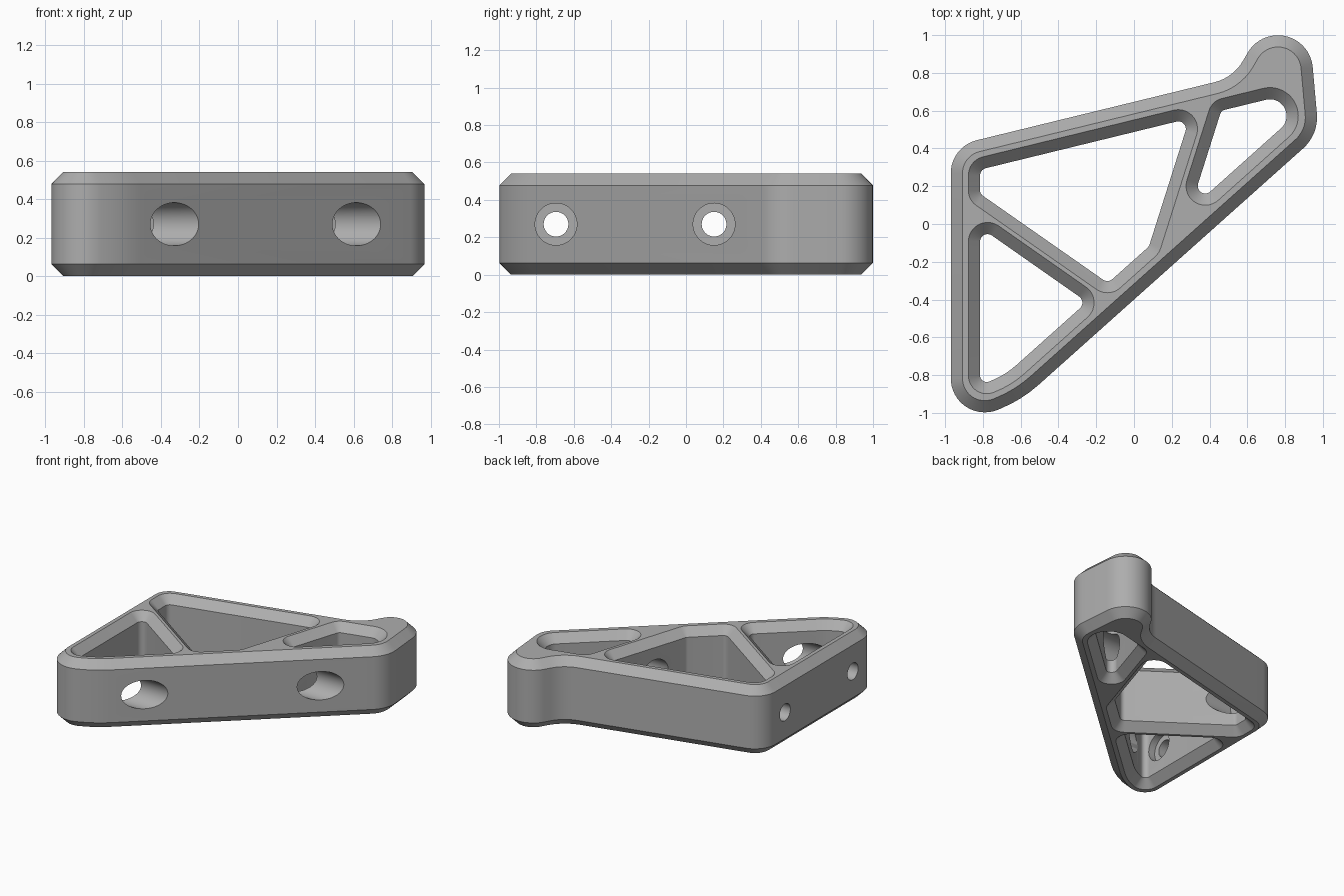
import bpy, bmesh, math
from mathutils import Vector, Matrix

cube = bpy.data.objects.get("Cube")
if cube:
    bpy.data.objects.remove(cube, do_unlink=True)

HEIGHT, CHAMFER = 0.54, 0.062

grey = bpy.data.materials.new("satin_grey")
grey.use_nodes = True
colour = (0.42, 0.42, 0.42, 1)
grey.diffuse_color = colour
grey.node_tree.nodes["Principled BSDF"].inputs["Base Color"].default_value = colour


def rounded(corners):
    """Counter-clockwise outline from (x, y, radius) corners: list of (point, outward normal)."""
    out = []
    for i, (x, y, r) in enumerate(corners):
        p = Vector((x, y))
        d_in = (p - Vector(corners[i - 1][:2])).normalized()
        d_out = (Vector(corners[(i + 1) % len(corners)][:2]) - p).normalized()
        turn = math.atan2(d_in.x * d_out.y - d_in.y * d_out.x, d_in.dot(d_out))
        side = 1 if turn > 0 else -1
        start = p - d_in * r * math.tan(abs(turn) / 2)
        normal = Vector((d_in.y, -d_in.x))
        centre = start - normal * r * side
        steps = max(4, round(abs(turn) / math.radians(7)))
        for k in range(steps + 1):
            n = Matrix.Rotation(turn * k / steps, 2) @ normal
            out.append((centre + n * r * side, n))
    return out


def make_prism(name, corners, levels):
    """Stack of offset copies of an outline; levels are (z, offset)."""
    outline = rounded(corners)
    bm = bmesh.new()
    rings = [[bm.verts.new((*(p + n * off), z)) for p, n in outline] for z, off in levels]
    bm.faces.new(rings[0][::-1])
    bm.faces.new(rings[-1])
    count = len(outline)
    for low, high in zip(rings, rings[1:]):
        for i in range(count):
            j = (i + 1) % count
            bm.faces.new((low[i], low[j], high[j], high[i]))
    return finish(name, bm)


def make_bore(name, y, radius, x0, x1):
    """Cylinder lying along x."""
    bm = bmesh.new()
    place = Matrix.Translation(((x0 + x1) / 2, y, HEIGHT / 2)) @ Matrix.Rotation(math.pi / 2, 4, 'Y')
    bmesh.ops.create_cone(bm, cap_ends=True, segments=64, radius1=radius, radius2=radius,
                          depth=x1 - x0, matrix=place)
    return finish(name, bm)


def finish(name, bm):
    mesh = bpy.data.meshes.new(name)
    bm.to_mesh(mesh)
    bm.free()
    mesh.materials.append(grey)
    obj = bpy.data.objects.new(name, mesh)
    bpy.context.collection.objects.link(obj)
    return obj


# Chamfered outer body with the rounded lobe at the back left
body = make_prism("bracket_body", [
    (-0.97, -1.085, 0.18), (-0.595, -0.932, 0.70), (0.978, 0.474, 0.22),
    (0.894, 1.415, 0.185), (0.526, 0.775, 0.24), (-0.97, 0.41, 0.18),
], [(0, -CHAMFER), (CHAMFER, 0), (HEIGHT - CHAMFER, 0), (HEIGHT, -CHAMFER)])

# Three through pockets, flared at both rims
pockets = {
    "front_pocket": [(-0.815, -0.853, 0.035), (-0.682, -0.80, 0.45),
                     (-0.249, -0.413, 0.04), (-0.815, -0.017, 0.04)],
    "middle_pocket": [(-0.815, 0.16, 0.035), (-0.138, -0.313, 0.04), (0.079, -0.119, 0.04),
                      (0.294, 0.559, 0.04), (-0.815, 0.288, 0.04)],
    "back_pocket": [(0.295, 0.074, 0.04), (1.04, 0.741, 0.088), (0.462, 0.60, 0.035)],
}
OVER = 0.02
flare = [(-OVER, CHAMFER + OVER), (CHAMFER, 0), (HEIGHT - CHAMFER, 0),
         (HEIGHT + OVER, CHAMFER + OVER)]
cutters = [make_prism(name, corners, flare) for name, corners in pockets.items()]

# Two stepped bolt holes: wide through the slanted wall, narrow through the flat wall
for label, y in (("front", -0.695), ("back", 0.15)):
    cutters.append(make_bore(label + "_wide_bore", y, 0.112, -0.87, 1.2))
    cutters.append(make_bore(label + "_bolt_hole", y, 0.066, -1.2, -0.5))

bpy.ops.object.select_all(action='DESELECT')
bpy.context.view_layer.objects.active = body
body.select_set(True)
for cutter in cutters:
    cutter.hide_render = True
    mod = body.modifiers.new(cutter.name, 'BOOLEAN')
    mod.operation, mod.solver, mod.object = 'DIFFERENCE', 'EXACT', cutter
    bpy.ops.object.modifier_apply(modifier=mod.name)
    bpy.data.objects.remove(cutter, do_unlink=True)

bpy.ops.object.shade_smooth_by_angle(angle=math.radians(30))
